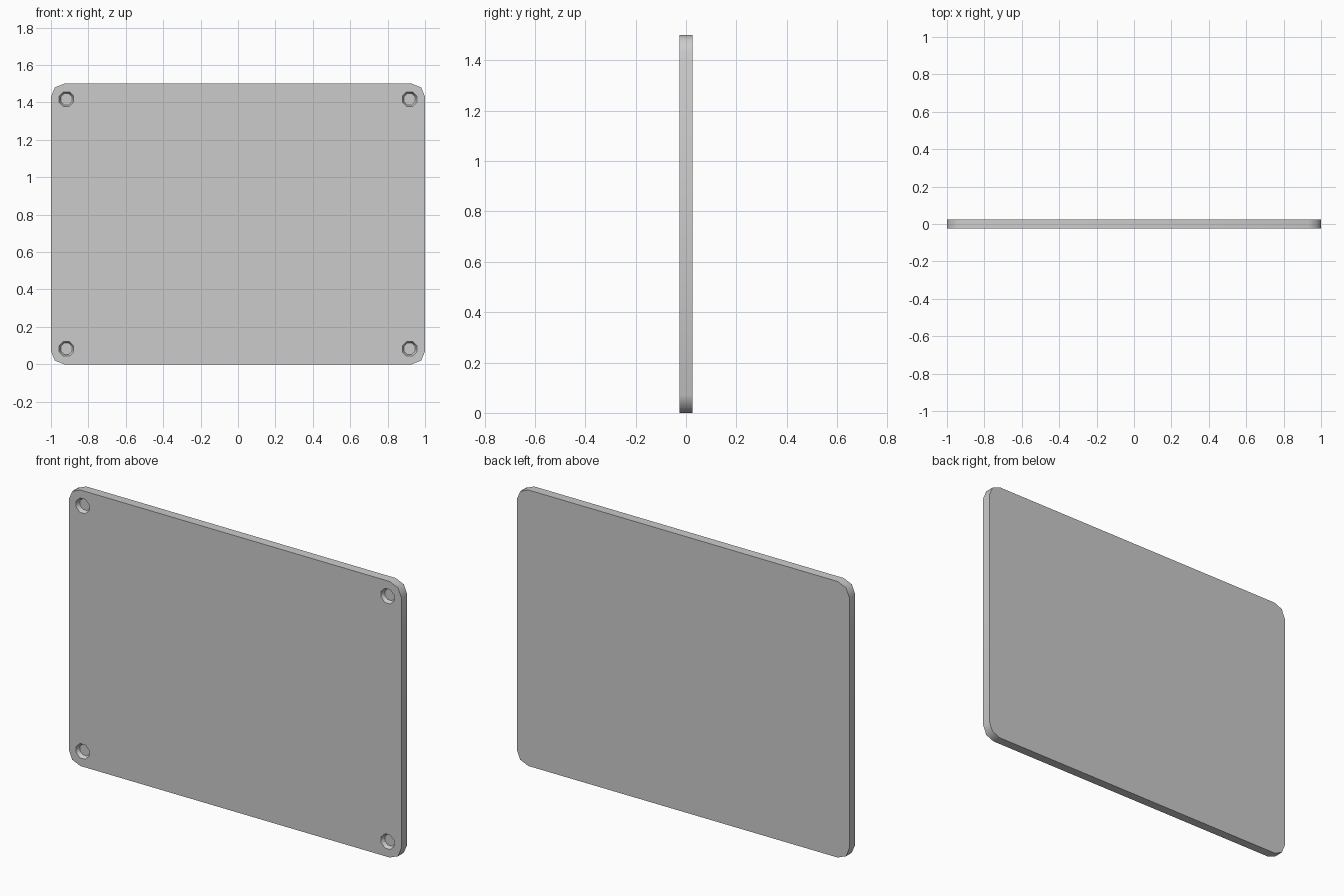
import bpy, bmesh
from math import cos, sin, pi, radians
from mathutils import Matrix

if "Cube" in bpy.data.objects:
    bpy.data.objects.remove(bpy.data.objects["Cube"])

W, H, T = 2.0, 1.5, 0.05      # panel size
R = 0.07                      # corner radius
INSET = 0.083                 # screw recess distance from edges


def new_object(name, bm):
    bmesh.ops.recalc_face_normals(bm, faces=bm.faces)
    mesh = bpy.data.meshes.new(name)
    bm.to_mesh(mesh)
    bm.free()
    obj = bpy.data.objects.new(name, mesh)
    bpy.context.collection.objects.link(obj)
    return obj


# Panel: rounded rectangle outline (two segments per corner), extruded in depth
bm = bmesh.new()
outline = []
for i, (sx, sz) in enumerate([(1, 1), (-1, 1), (-1, -1), (1, -1)]):
    for k in range(3):
        a = i * pi / 2 + k * pi / 4
        outline.append(bm.verts.new((sx * (W / 2 - R) + R * cos(a), -T / 2,
                                     H / 2 + sz * (H / 2 - R) + R * sin(a))))
face = bm.faces.new(outline)
ext = bmesh.ops.extrude_face_region(bm, geom=[face], use_keep_orig=True)
bmesh.ops.translate(bm, vec=(0, T, 0),
                    verts=[g for g in ext["geom"] if isinstance(g, bmesh.types.BMVert)])
panel = new_object("panel", bm)

# Tapered octagonal recesses at the four front corners
bm = bmesh.new()
depth, lip = 0.02, 0.01
for sx in (-1, 1):
    for z in (INSET, H - INSET):
        m = (Matrix.Translation((sx * (W / 2 - INSET), -T / 2 + (depth - lip) / 2, z))
             @ Matrix.Rotation(radians(-90), 4, 'X')
             @ Matrix.Rotation(radians(22.5), 4, 'Z'))
        bmesh.ops.create_cone(bm, cap_ends=True, segments=8, radius1=0.047,
                              radius2=0.032, depth=depth + lip, matrix=m)
cutter = new_object("recess_cutter", bm)
cutter.hide_render = True

# Cut the recesses, then shade the rounded corners smooth
cut = panel.modifiers.new("recesses", 'BOOLEAN')
cut.operation = 'DIFFERENCE'
cut.solver = 'EXACT'
cut.object = cutter
bpy.context.view_layer.objects.active = panel
panel.select_set(True)
bpy.ops.object.modifier_apply(modifier=cut.name)
bpy.data.objects.remove(cutter)
bpy.ops.object.shade_smooth_by_angle(angle=radians(50))
